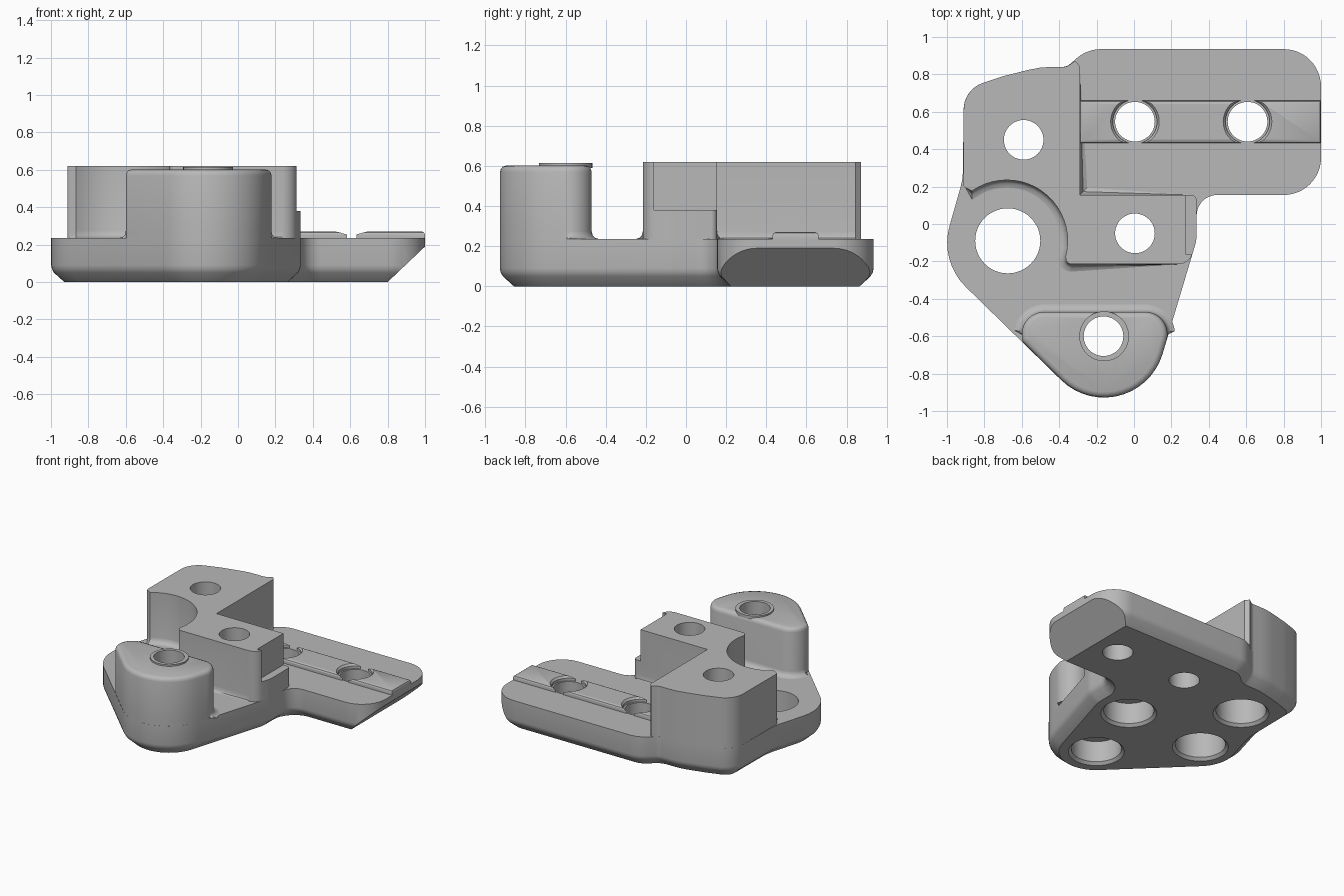
import bpy, bmesh, math
from mathutils import Vector

old = bpy.data.objects.get("Cube")
if old:
    bpy.data.objects.remove(old, do_unlink=True)

grey = bpy.data.materials.new("machined_grey")
grey.use_nodes = True
colour = (0.48, 0.48, 0.48, 1)
grey.diffuse_color = colour
grey.node_tree.nodes["Principled BSDF"].inputs["Base Color"].default_value = colour


def rounded(corners):
    """Counter-clockwise outline from (x, y, corner radius) entries."""
    out = []
    for i, (x, y, r) in enumerate(corners):
        p = Vector((x, y))
        if r == 0:
            out.append(p)
            continue
        a = (Vector(corners[i - 1][:2]) - p).normalized()
        b = (Vector(corners[(i + 1) % len(corners)][:2]) - p).normalized()
        half = a.angle(b) / 2
        centre = p + (a + b).normalized() * r / math.sin(half)
        start = p + a * r / math.tan(half) - centre
        sweep = math.pi - 2 * half
        if a.x * b.y - a.y * b.x > 0:
            sweep = -sweep
        steps = max(2, math.ceil(abs(sweep) / 0.14))
        for k in range(steps + 1):
            t = sweep * k / steps
            c, s = math.cos(t), math.sin(t)
            out.append(centre + Vector((start.x * c - start.y * s, start.x * s + start.y * c)))
    return out


def offset(loop, d, mask=lambda p: True):
    """Move an outline outwards by d where the mask allows it."""
    out = []
    for i, p in enumerate(loop):
        e1 = (p - loop[i - 1]).normalized()
        e2 = (loop[(i + 1) % len(loop)] - p).normalized()
        n1, n2 = Vector((e1.y, -e1.x)), Vector((e2.y, -e2.x))
        m = (n1 + n2) / max(0.5, 1 + n1.dot(n2))
        out.append(p + m * d if mask(p) else p.copy())
    return out


def circle(x, y, r, n=48):
    return [Vector((x + r * math.cos(math.tau * k / n), y + r * math.sin(math.tau * k / n)))
            for k in range(n)]


def loft(bm, rings):
    """Closed solid through (outline, height) rings."""
    rows = [[bm.verts.new((p.x, p.y, z)) for p in loop] for loop, z in rings]
    n = len(rows[0])
    for lo, hi in zip(rows, rows[1:]):
        for i in range(n):
            j = (i + 1) % n
            bm.faces.new((lo[i], lo[j], hi[j], hi[i]))
    bm.faces.new(rows[0][::-1])
    bm.faces.new(rows[-1])


def make(name, bm):
    bmesh.ops.recalc_face_normals(bm, faces=bm.faces)
    mesh = bpy.data.meshes.new(name)
    bm.to_mesh(mesh)
    bm.free()
    mesh.materials.append(grey)
    obj = bpy.data.objects.new(name, mesh)
    bpy.context.collection.objects.link(obj)
    return obj


def solid(name, rings):
    bm = bmesh.new()
    loft(bm, rings)
    return make(name, bm)


DECK, TOP = 0.235, 0.62
LOBE = (-0.002, -1.213, 0.327)
BACK = [(-0.36, 0.84, 0.06), (-0.5, 0.84, 0.5), (-0.7, 0.79, 0.3), (-0.91, 0.72, 0.15)]

# Base plate with chamfered underside and a sloped wing end
base_line = rounded([LOBE, (0.335, -0.085, 0.2), (0.335, 0.155, 0.11), (1, 0.155, 0.2),
                     (1, 0.935, 0.2), (-0.25, 0.935, 0.2)] + BACK
                    + [(-0.915, 0.24, 0.3), (-1.04, -0.199, 0.33)])
bm = bmesh.new()
loft(bm, [(offset(base_line, d), z) for d, z in
          [(-0.07, 0), (-0.015, 0.05), (-0.004, 0.07), (0, 0.09), (0, DECK)]])
cut = bmesh.ops.bisect_plane(bm, geom=bm.verts[:] + bm.edges[:] + bm.faces[:],
                             plane_co=(0.8, 0, 0), plane_no=(0.19, 0, -0.2), clear_outer=True)
bmesh.ops.holes_fill(bm, edges=[e for e in bm.edges if e.is_boundary], sides=0)
base = make("base_plate", bm)

# Raised angular block, hollowed around the large bore, filleted at its front foot
arc = [(-0.68 + 0.325 * math.cos(math.radians(a)), -0.09 + 0.325 * math.sin(math.radians(a)), 0)
       for a in range(125, -16, -7)]
block_line = rounded([(-0.36, -0.215, 0.03), (0.296, -0.215, 0.08), (0.335, -0.085, 0.2),
                      (0.335, 0.155, 0.03), (-0.29, 0.155, 0), (-0.29, 0.845, 0),
                      (-0.315, 0.872, 0)] + BACK + [(-0.912, 0.2, 0.02)] + arc)
front_wall = lambda p: p.y < 0.24 and -0.88 < p.x < 0.23
block = solid("raised_block", [(offset(block_line, d, front_wall), z) for d, z in
              [(0.04, DECK), (0.018, 0.241), (0.005, 0.254), (0, 0.275), (0, TOP)]])

# Front tower, flush with the plate edge, soft on top
tower_line = rounded([LOBE, (0.22, -0.47, 0.12), (-0.6, -0.47, 0.12), (-0.6, -0.627, 0.05)])
rear_wall = lambda p: p.y > -0.58
tower = solid("front_tower",
              [(offset(tower_line, d, rear_wall), z) for d, z in
               [(0.04, DECK), (0.018, 0.241), (0.005, 0.254), (0, 0.275), (0, 0.57)]]
              + [(offset(tower_line, d), z) for d, z in
                 [(-0.004, 0.585), (-0.013, 0.596), (-0.03, 0.602)]])
boss = solid("tower_boss", [(circle(-0.16, -0.6, 0.133), z) for z in (0.59, 0.614)])

# Rail along the wing
rail_line = rounded([(-0.29, 0.432, 0), (1, 0.432, 0), (1, 0.66, 0), (-0.29, 0.66, 0)])
rail = solid("wing_rail", [(rail_line, DECK), (rail_line, 0.255),
                           (offset(rail_line, -0.005), 0.265), (offset(rail_line, -0.016), 0.27)])

# Cutters: plain wing holes, counterbored bolt holes and the large bore
SMALL, LARGE = 0.106, 0.174
bm = bmesh.new()
for x in (0.005, 0.607):
    loft(bm, [(circle(x, 0.547, SMALL), z) for z in (-0.1, 0.9)])
for x, y, depth in [(-0.59, 0.45, 0.3), (0.005, -0.05, 0.18), (-0.163, -0.6, 0.18),
                    (-0.675, -0.09, None)]:
    levels = [(LARGE + 0.04, -0.02), (LARGE, 0.02)]
    levels += [(LARGE, depth), (SMALL, depth), (SMALL, 0.9)] if depth else [(LARGE, 0.9)]
    loft(bm, [(circle(x, y, r), z) for r, z in levels])
holes = make("hole_cutter", bm)

bm = bmesh.new()
for x in (0.005, 0.607):
    loft(bm, [(circle(x, 0.547, r), z) for r, z in [(0.118, 0.1), (0.118, 0.255), (0.134, 0.275)]])
rail_gaps = make("rail_gap_cutter", bm)

notch_line = rounded([(0.275, -0.16, 0), (0.5, -0.16, 0), (0.5, 0.3, 0), (0.275, 0.3, 0)])
notch = solid("notch_cutter", [(notch_line, 0.38), (notch_line, 0.9)])


def carve(obj, *cutters):
    bpy.context.view_layer.objects.active = obj
    for c in cutters:
        mod = obj.modifiers.new("cut", "BOOLEAN")
        mod.operation, mod.solver, mod.object = "DIFFERENCE", "EXACT", c
        bpy.ops.object.modifier_apply(modifier=mod.name)


carve(base, holes)
carve(block, holes, notch)
carve(tower, holes)
carve(boss, holes)
carve(rail, rail_gaps)
for c in (holes, rail_gaps, notch):
    bpy.data.objects.remove(c, do_unlink=True)

# Smooth the curved walls, keep the machined edges crisp
bpy.ops.object.select_all(action="DESELECT")
for obj in (base, block, tower, boss, rail):
    obj.select_set(True)
bpy.context.view_layer.objects.active = base
bpy.ops.object.shade_smooth_by_angle(angle=math.radians(32))
